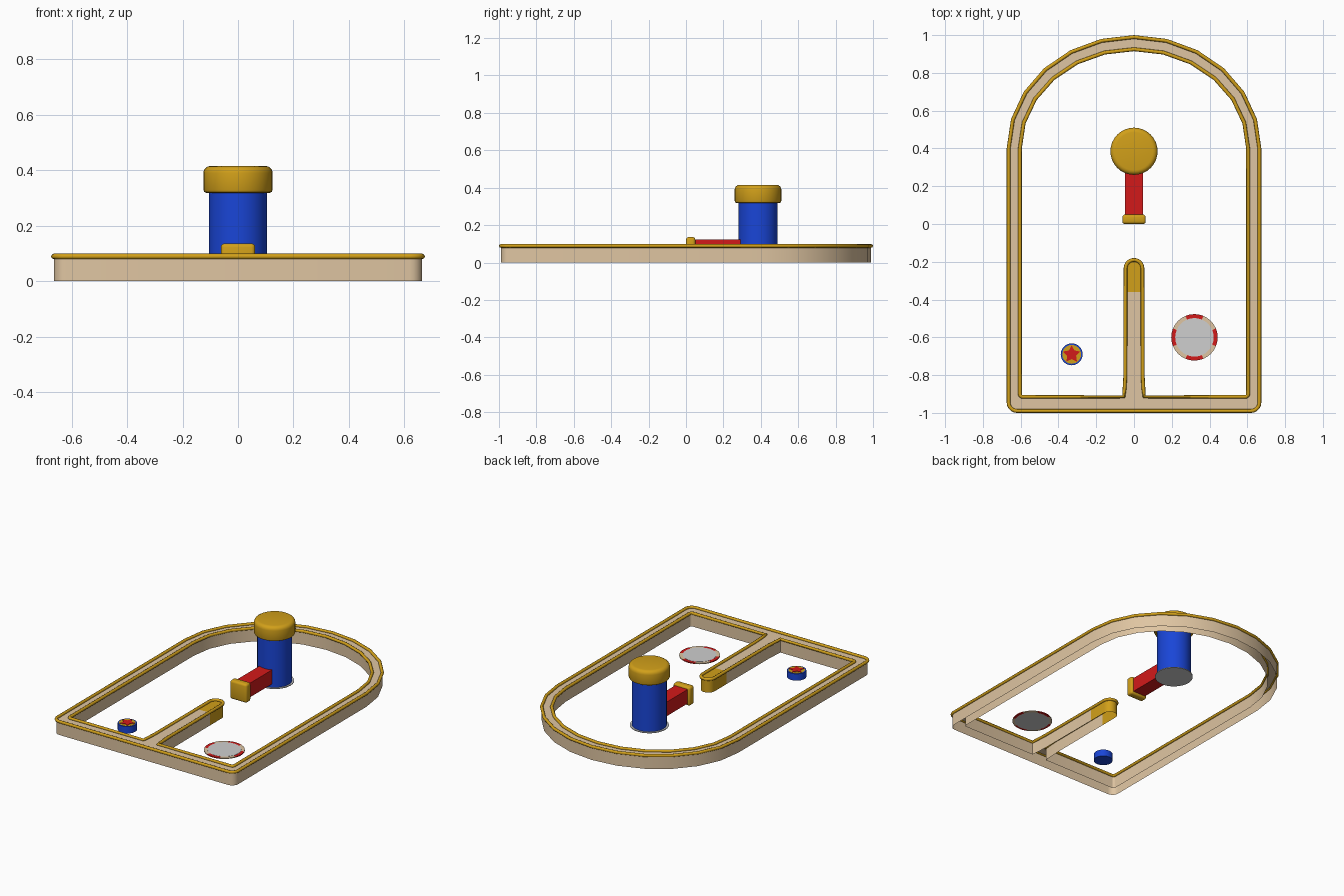
import bpy, bmesh
from math import sin, cos, pi, radians
from mathutils import Vector

if "Cube" in bpy.data.objects:
    bpy.data.objects.remove(bpy.data.objects["Cube"])


def material(name, rgb):
    m = bpy.data.materials.new(name)
    m.use_nodes = True
    m.diffuse_color = (*rgb, 1)
    m.node_tree.nodes["Principled BSDF"].inputs["Base Color"].default_value = (*rgb, 1)
    return m


TAN = material("tan", (0.74, 0.56, 0.36))
GOLD = material("gold", (0.64, 0.35, 0.01))
BLUE = material("blue", (0.01, 0.06, 0.68))
RED = material("red", (0.65, 0.01, 0.01))
GREY = material("light grey", (0.62, 0.62, 0.62))


def smooth(ob, angle=35):
    bpy.ops.object.select_all(action="DESELECT")
    ob.select_set(True)
    bpy.context.view_layer.objects.active = ob
    bpy.ops.object.shade_smooth_by_angle(angle=radians(angle))


def make(name, bm, *mats):
    bmesh.ops.recalc_face_normals(bm, faces=bm.faces)
    me = bpy.data.meshes.new(name)
    bm.to_mesh(me)
    bm.free()
    for m in mats:
        me.materials.append(m)
    ob = bpy.data.objects.new(name, me)
    bpy.context.collection.objects.link(ob)
    smooth(ob)
    return ob


def lathe(name, centre, profile, mats, steps=32, rule=None):
    """Spin a (radius, z) profile that starts and ends near the axis."""
    bm = bmesh.new()
    rings = [[bm.verts.new((centre[0] + r * cos(2 * pi * i / steps),
                            centre[1] + r * sin(2 * pi * i / steps), z))
              for i in range(steps)] for r, z in profile]
    for k in range(len(rings) - 1):
        for i in range(steps):
            j = (i + 1) % steps
            f = bm.faces.new((rings[k][i], rings[k][j], rings[k + 1][j], rings[k + 1][i]))
            if rule:
                f.material_index = rule(k, i)
    bm.faces.new(rings[0])
    bm.faces.new(rings[-1])
    return make(name, bm, *mats)


def rounded_box(name, centre, size, bevel, mat):
    bm = bmesh.new()
    bmesh.ops.create_cube(bm, size=1)
    for v in bm.verts:
        v.co = Vector(centre) + Vector(a * b for a, b in zip(v.co, size))
    if bevel:
        bmesh.ops.bevel(bm, geom=bm.edges[:], offset=bevel, segments=3,
                        profile=0.5, affect="EDGES")
    return make(name, bm, mat)


def arc(cx, cy, rx, ry, a0, a1, n):
    return [(cx + rx * cos(radians(a0 + (a1 - a0) * i / n)),
             cy + ry * sin(radians(a0 + (a1 - a0) * i / n))) for i in range(n + 1)]


# Outlines of the course wall: an arch, two rounded corners, and the divider
def outline(hw, top, front, corner, divider=()):
    c = hw - corner
    return (arc(0, 0.4, hw, top - 0.4, 0, 180, 12)
            + arc(-c, front + corner, corner, corner, 180, 270, 5)
            + list(divider)
            + arc(c, front + corner, corner, corner, 270, 360, 5))


left_side = [(-0.054, -0.915), (-0.05, -0.87), (-0.046, -0.8)]
divider = (left_side + arc(0, -0.235, 0.045, 0.045, 180, 0, 12)
           + [(-x, y) for x, y in reversed(left_side)])
outer = outline(0.664, 0.99, -0.99, 0.045)
inner = outline(0.604, 0.925, -0.915, 0.015, divider)

# Hollow wall with a flat top and a gold tip on the divider
WALL_TOP = 0.085
bm = bmesh.new()
top_edges = []
for loop in (outer, inner):
    low = [bm.verts.new((x, y, 0)) for x, y in loop]
    high = [bm.verts.new((x, y, WALL_TOP)) for x, y in loop]
    for i in range(len(loop)):
        j = (i + 1) % len(loop)
        f = bm.faces.new((low[i], low[j], high[j], high[i]))
        top_edges += [e for e in f.edges if set(e.verts) == {high[i], high[j]}]
bmesh.ops.triangle_fill(bm, edges=top_edges, use_beauty=True, normal=(0, 0, 1))
faces = [f for f in bm.faces if all(abs(v.co.x) < 0.1 and v.co.y < 0 for v in f.verts)]
geom = faces + list({e for f in faces for e in f.edges}) + list({v for f in faces for v in f.verts})
bmesh.ops.bisect_plane(bm, geom=geom, plane_co=(0, -0.36, 0), plane_no=(0, 1, 0))
for f in bm.faces:
    c = f.calc_center_median()
    f.material_index = int(abs(c.x) < 0.1 and -0.36 < c.y < 0)
make("course_wall", bm, TAN, GOLD)


# Rounded gold trim along both edges of the wall
def trim(name, loop):
    cu = bpy.data.curves.new(name, "CURVE")
    cu.dimensions = "3D"
    cu.bevel_depth = 0.01
    cu.bevel_resolution = 2
    sp = cu.splines.new("POLY")
    sp.points.add(len(loop) - 1)
    for p, (x, y) in zip(sp.points, loop):
        p.co = (x, y, 0.089, 1)
    sp.use_cyclic_u = True
    cu.materials.append(GOLD)
    ob = bpy.data.objects.new(name, cu)
    bpy.context.collection.objects.link(ob)
    bpy.ops.object.select_all(action="DESELECT")
    ob.select_set(True)
    bpy.context.view_layer.objects.active = ob
    bpy.ops.object.convert(target="MESH")
    smooth(bpy.context.view_layer.objects.active, 50)


trim("outer_trim", outer)
trim("inner_trim", inner)

# Tower with its base plate and rounded cap
tower = (0, 0.385)
lathe("tower_base", tower, [(0.117, 0), (0.117, 0.005)], [GREY])
lathe("tower_column", tower, [(0.105, 0.003), (0.105, 0.33)], [BLUE])
bevel = arc(0.1, 0.39, 0.025, 0.025, 0, 90, 4)
lathe("tower_cap", tower, [(0.115, 0.318), (0.122, 0.322), (0.125, 0.33)] + bevel, [GOLD])

# Hammer reaching forward from the tower
rounded_box("hammer_arm", (0, 0.17, 0.075), (0.094, 0.25, 0.094), 0, RED)
rounded_box("hammer_head", (0, 0.025, 0.074), (0.124, 0.05, 0.124), 0.014, GOLD)

# Round button with a star plate
button = (-0.33, -0.69)
lathe("button", button, [(0.058, 0), (0.058, 0.045), (0.05, 0.045), (0.01, 0.045)],
      [BLUE, GOLD], rule=lambda k, i: int(k == 2))
lathe("button_top", button, [(0.05, 0.044), (0.05, 0.046)], [GOLD])
bm = bmesh.new()
star = [bm.verts.new((button[0] + r * cos(a), button[1] + r * sin(a), 0.049))
        for i in range(10)
        for r, a in [((0.048, 0.025)[i % 2], pi / 2 + i * pi / 5)]]
top = bm.faces.new(star)
side = bmesh.ops.extrude_face_region(bm, geom=[top])
for v in side["geom"]:
    if isinstance(v, bmesh.types.BMVert):
        v.co.z -= 0.004
make("button_star", bm, RED)

# Flat target pad with a ring of alternating colours
pad = (0.32, -0.6)
lathe("target_pad", pad, [(0.108, 0), (0.123, 0), (0.123, 0.006), (0.102, 0.006), (0.01, 0.006)],
      [GREY, RED, TAN],
      rule=lambda k, i: 0 if k == 3 else 1 + ((i + 2) // 4) % 2)
lathe("target_centre", pad, [(0.102, 0.005), (0.102, 0.007)], [GREY])
